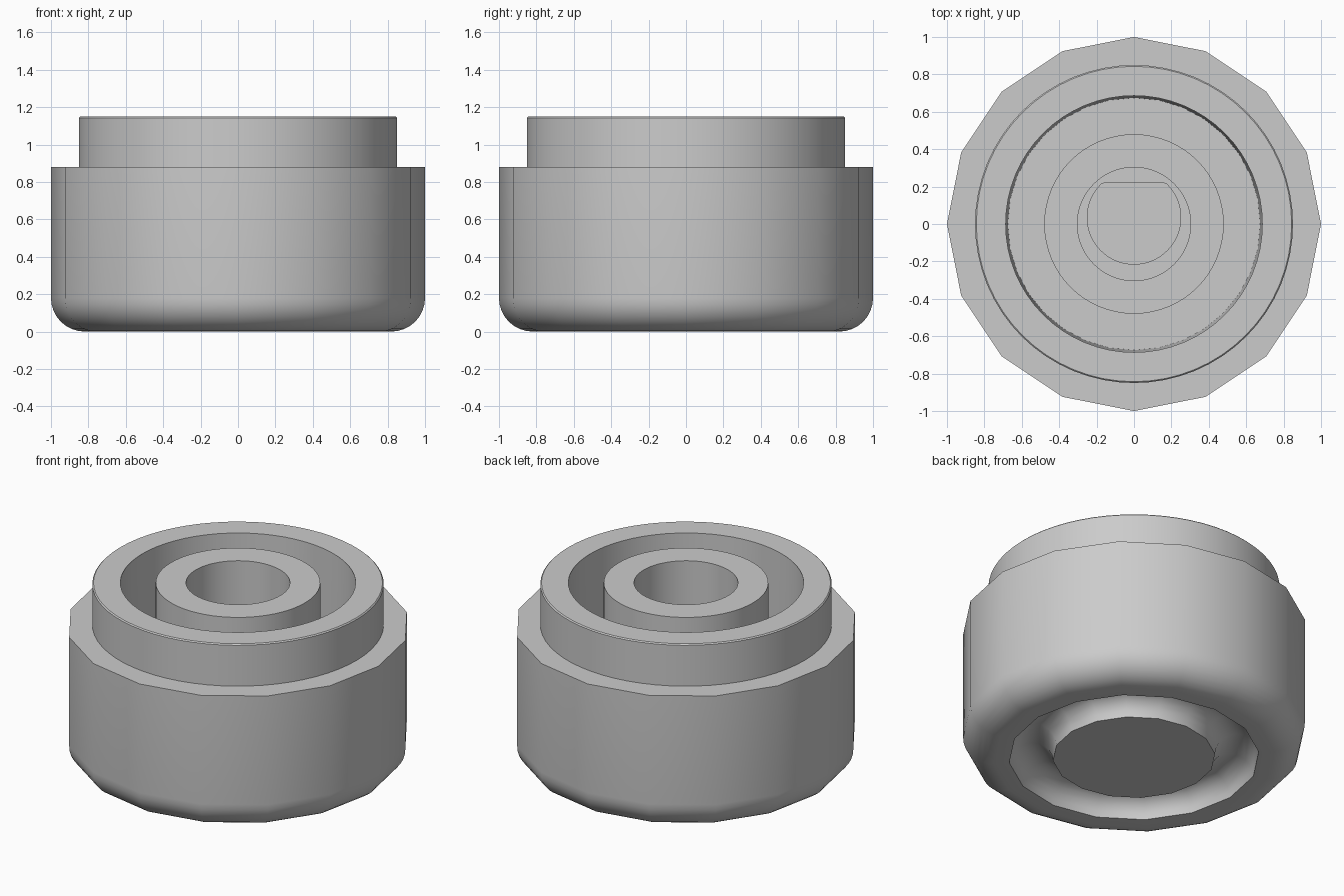
import bpy, bmesh, math

cube = bpy.data.objects.get("Cube")
if cube:
    bpy.data.objects.remove(cube)

grey = bpy.data.materials.new("light grey")
grey.use_nodes = True
colour = (0.6, 0.6, 0.6, 1)
grey.diffuse_color = colour
grey.node_tree.nodes["Principled BSDF"].inputs["Base Color"].default_value = colour


def circle(radius, sides):
    step = math.tau / sides
    return [(radius * math.cos(i * step), radius * math.sin(i * step)) for i in range(sides)]


def d_shape(sides):
    # circle with one flat side towards the back
    return [(x, min(y + 0.035, 0.22)) for x, y in circle(0.25, sides)]


def arc(cx, cz, radius, start, end, steps):
    angles = [math.radians(start + (end - start) * i / steps) for i in range(steps + 1)]
    return [(cx + radius * math.cos(a), cz + radius * math.sin(a)) for a in angles]


def loft(name, loops, cap_start=False, cap_end=False):
    """Join equal-sided outlines, each given as (outline, height)."""
    bm = bmesh.new()
    rings = [[bm.verts.new((x, y, z)) for x, y in outline] for outline, z in loops]
    for low, high in zip(rings, rings[1:]):
        for i in range(len(low)):
            j = (i + 1) % len(low)
            bm.faces.new((low[i], low[j], high[j], high[i]))
    if cap_start:
        bm.faces.new(rings[0][::-1])
    if cap_end:
        bm.faces.new(rings[-1])
    mesh = bpy.data.meshes.new(name)
    bm.to_mesh(mesh)
    bm.free()
    mesh.materials.append(grey)
    obj = bpy.data.objects.new(name, mesh)
    bpy.context.collection.objects.link(obj)
    bpy.ops.object.select_all(action="DESELECT")
    obj.select_set(True)
    bpy.context.view_layer.objects.active = obj
    bpy.ops.object.shade_smooth_by_angle(angle=math.radians(35))
    return obj


def lathe(profile, sides):
    return [(circle(r, sides), z) for r, z in profile]


# Sixteen-sided body: base disc, round groove, rounded foot, wall, shoulder
groove = arc(0.602, 0, 0.128, 180, 0, 10)
foot = arc(0.82, 0.18, 0.18, -90, 0, 8)
body = groove + foot + [(1, 0.88), (0.8, 0.88)]
loft("body", lathe(body, 16), cap_start=True)

# Raised collar with a slightly softened rim
collar = [(0.85, 0.88), (0.85, 1.143), (0.843, 1.15), (0.686, 1.15)]
loft("collar", lathe(collar, 64))

# Tapered channel between the collar and the hub
channel = [(0.69, 1.15), (0.675, 0.3), (0.47, 0.3)]
loft("channel", lathe(channel, 32))

# Central hub, its round bore and the D-shaped socket below
hub = [(0.48, 0.3), (0.48, 1.15), (0.303, 1.15), (0.303, 0.6)]
socket = [(d_shape(64), 0.6), (d_shape(64), 0.2)]
loft("hub", lathe(hub, 64) + socket, cap_end=True)
